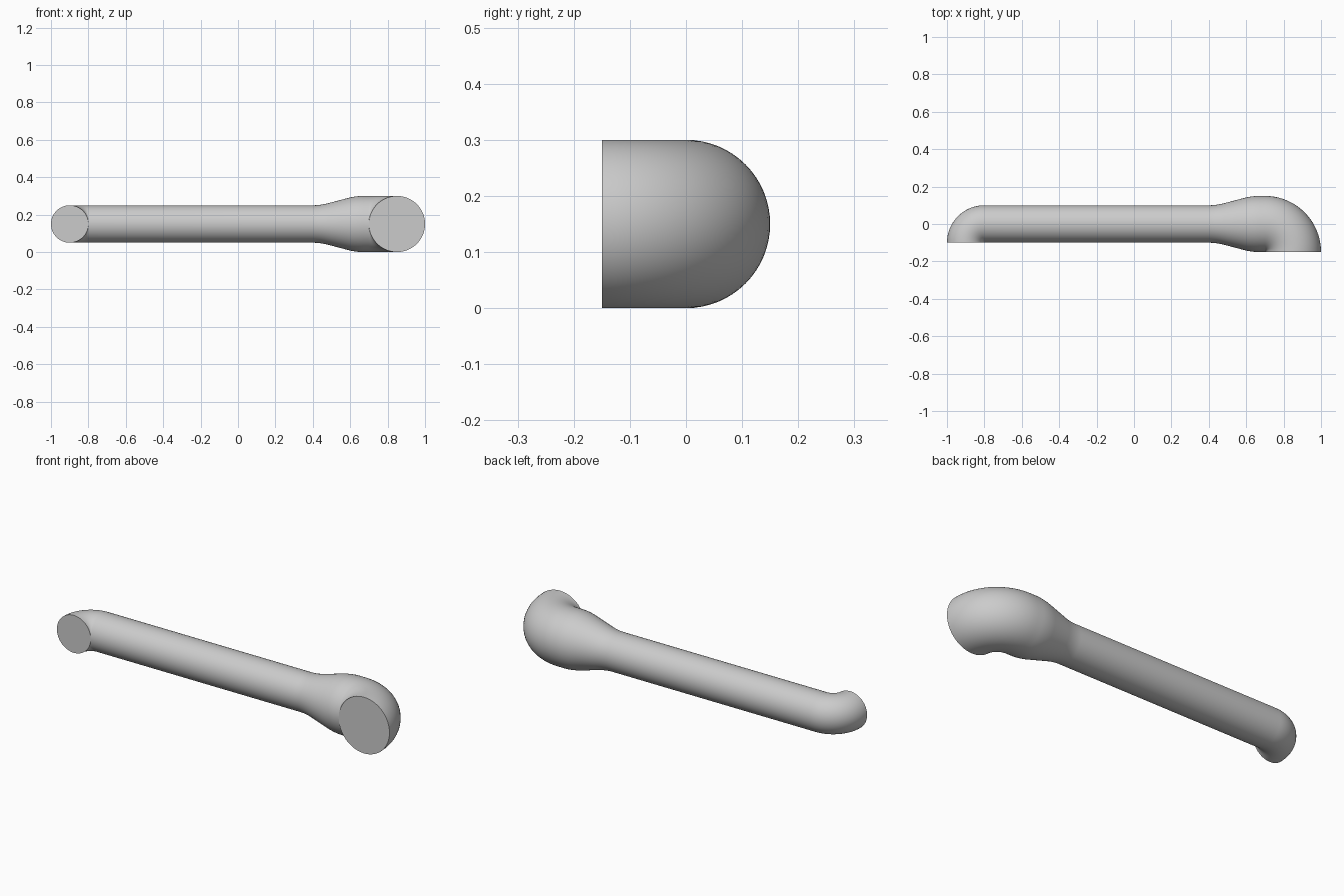
import bpy, bmesh, math
from mathutils import Vector

if "Cube" in bpy.data.objects:
    bpy.data.objects.remove(bpy.data.objects["Cube"])

SEG = 64      # sides around the pipe
BEND = 20     # steps per elbow
Z = 0.15      # height of the pipe axis

grey = bpy.data.materials.new("light grey")
grey.diffuse_color = (0.6, 0.6, 0.6, 1)
grey.use_nodes = True
grey.node_tree.nodes["Principled BSDF"].inputs["Base Color"].default_value = grey.diffuse_color


def elbow(cx, cy, r, a0, a1):
    """Stations (centre, outward normal, radius) of a tight 90 degree bend."""
    out = []
    for i in range(BEND + 1):
        a = math.radians(a0 + (a1 - a0) * i / BEND)
        n = Vector((math.cos(a), math.sin(a), 0))
        out.append((Vector((cx, cy, Z)) + n * r, n, r))
    return out


def blend(p0, p1, p2, steps=8):
    """Rounded transition between two straight parts of the profile."""
    pts = []
    for i in range(steps + 1):
        t = i / steps
        pts.append(tuple((1 - t) ** 2 * a + 2 * t * (1 - t) * b + t * t * c
                         for a, b, c in zip(p0, p1, p2)))
    return pts


# stations: small elbow, straight pipe, flared reducer, large elbow
stations = elbow(-0.8, -0.1, 0.1, 180, 90)
flare = blend((0.40, 0.10), (0.44, 0.10), (0.48, 0.1105)) + \
    blend((0.59, 0.1395), (0.63, 0.15), (0.67, 0.15))
up = Vector((0, 1, 0))
stations += [(Vector((x, 0, Z)), up, r) for x, r in flare]
stations += elbow(0.7, -0.15, 0.15, 90, 0)

# skin the stations with rings and cap both ends
bm = bmesh.new()
rings = []
for c, n, r in stations:
    rings.append([bm.verts.new(c + r * (n * math.cos(t) + Vector((0, 0, math.sin(t)))))
                  for t in (2 * math.pi * k / SEG for k in range(SEG))])
for a, b in zip(rings, rings[1:]):
    for k in range(SEG):
        j = (k + 1) % SEG
        bm.faces.new((a[k], a[j], b[j], b[k]))
bm.faces.new(rings[0])
bm.faces.new(rings[-1])
bmesh.ops.remove_doubles(bm, verts=bm.verts, dist=1e-5)
bmesh.ops.recalc_face_normals(bm, faces=bm.faces)

mesh = bpy.data.meshes.new("bent_pipe")
bm.to_mesh(mesh)
bm.free()
mesh.materials.append(grey)
pipe = bpy.data.objects.new("bent_pipe", mesh)
bpy.context.collection.objects.link(pipe)
bpy.context.view_layer.objects.active = pipe
pipe.select_set(True)
bpy.ops.object.shade_smooth_by_angle(angle=math.radians(40))
